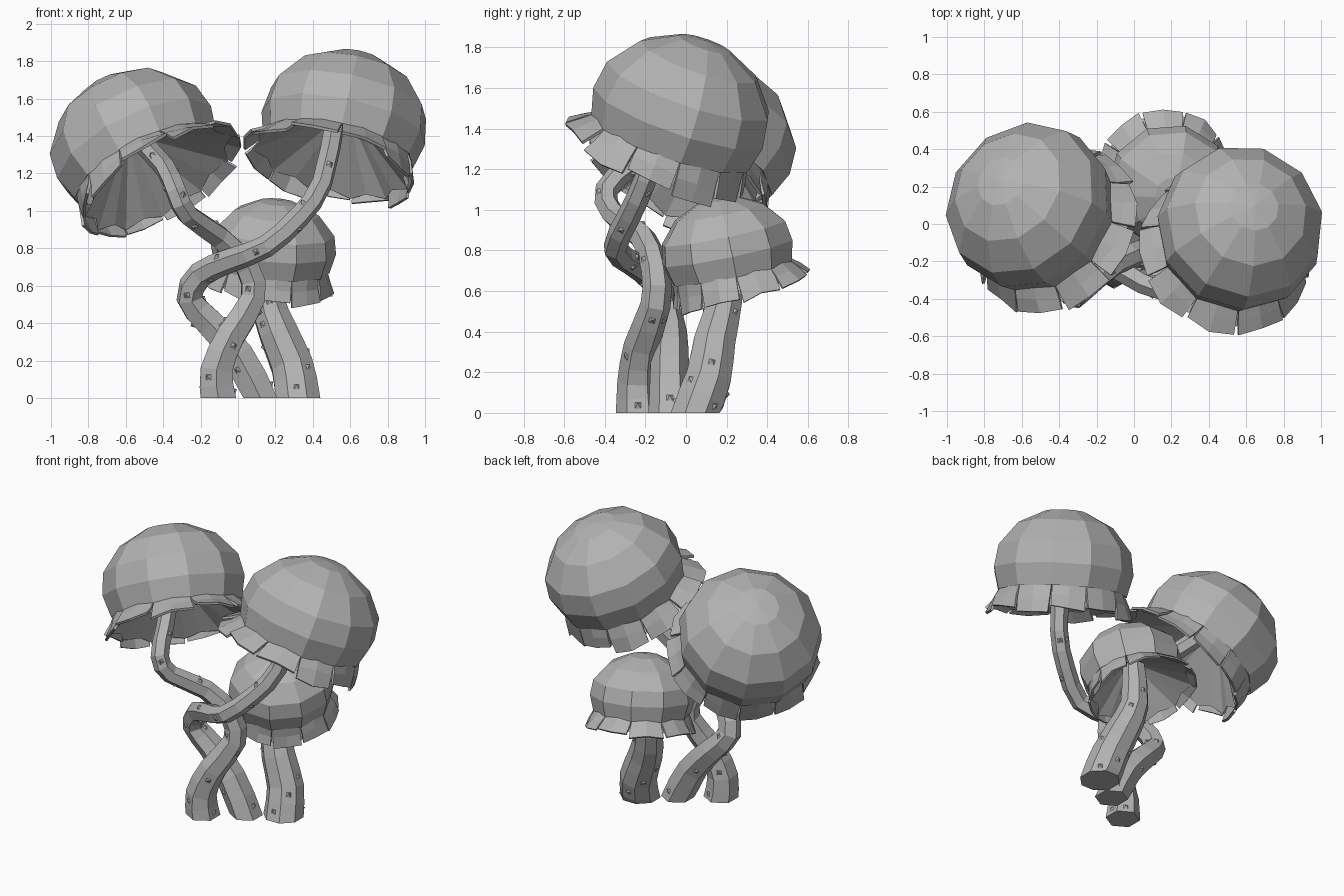
import bpy, bmesh, math, random
from mathutils import Vector

random.seed(4)
if "Cube" in bpy.data.objects:
    bpy.data.objects.remove(bpy.data.objects["Cube"])

grey = bpy.data.materials.new("stone grey")
grey.use_nodes = True
grey.diffuse_color = (0.45, 0.45, 0.45, 1)
grey.node_tree.nodes["Principled BSDF"].inputs["Base Color"].default_value = (0.45, 0.45, 0.45, 1)


def finish(bm, name, recalc=True):
    if recalc:
        bmesh.ops.recalc_face_normals(bm, faces=bm.faces)
    mesh = bpy.data.meshes.new(name)
    bm.to_mesh(mesh)
    bm.free()
    mesh.materials.append(grey)
    obj = bpy.data.objects.new(name, mesh)
    bpy.context.collection.objects.link(obj)
    return obj


def bridge(bm, low, high):
    n = len(low)
    for i in range(n):
        j = (i + 1) % n
        bm.faces.new((low[i], low[j], high[j], high[i]))


def cap_frame(centre, axis):
    """Returns a point function; angle zero points to the raised side of the rim."""
    c, up = Vector(centre), Vector(axis).normalized()
    side = Vector((0, 0, 1)) - up * up.z
    side.normalize()
    other = up.cross(side)

    def point(angle, r, h):
        return c + side * (r * math.cos(angle)) + other * (r * math.sin(angle)) + up * h
    return point


# Faceted dome: radius and height as fractions of the cap size
DOME = [(0.84, -0.27), (0.92, -0.31), (1.0, 0.0), (0.95, 0.33), (0.68, 0.68), (0.3, 0.88)]


def make_cap(name, centre, axis, size, tall, sides, hang):
    point = cap_frame(centre, axis)
    step = math.tau / sides

    def skirt_point(a, t):
        # The skirt flares on the raised side and hangs on the low side
        lift = math.cos(a)
        return 0.86 + t * (0.17 + 0.12 * lift), -0.27 - t * (hang - 0.1 * lift)

    # Dome with a turned-in lip
    bm = bmesh.new()
    rings = []
    for r, h in DOME:
        height = h * size * (tall if h > 0 else 1)
        rings.append([bm.verts.new(point(i * step, r * size, height)) for i in range(sides)])
    for low, high in zip(rings, rings[1:]):
        bridge(bm, low, high)
    top = bm.verts.new(point(0, 0, 0.92 * size * tall))
    for i in range(sides):
        bm.faces.new((rings[-1][i], rings[-1][(i + 1) % sides], top))
    finish(bm, name + "_dome")

    # Broad pleated gills running down inside the skirt
    bm = bmesh.new()
    count = sides * 2
    hub, rim = [], []
    for i in range(count):
        a = i * math.tau / count
        r, h = skirt_point(a, 0.85)
        fold = 0.1 * (i % 2)
        hub.append(bm.verts.new(point(a, 0.1 * size, 0.1 * size)))
        rim.append(bm.verts.new(point(a, (r - 0.03 - fold) * size, (h + 0.3 * fold) * size)))
    bridge(bm, rim, hub)
    bm.faces.new(hub)
    finish(bm, name + "_gills")

    # Torn skirt flaps
    bm = bmesh.new()
    for i in range(sides):
        rows = []
        drop = random.uniform(-0.04, 0.06)
        for t in (0, 0.5, 1):
            row = []
            for edge in (-1, 0, 1):
                a = (i + 0.5 + edge * (0.5 - 0.04 * t)) * step
                r, h = skirt_point(a, t)
                r += t * random.uniform(-0.03, 0.03)
                h -= t * (drop + random.uniform(-0.03, 0.03))
                row.append(bm.verts.new(point(a, r * size, h * size)))
            rows.append(row)
        for upper, lower in zip(rows, rows[1:]):
            for k in range(2):
                bm.faces.new((upper[k], lower[k], lower[k + 1], upper[k + 1]))
    skirt = finish(bm, name + "_skirt", False)
    shell = skirt.modifiers.new("thickness", "SOLIDIFY")
    shell.thickness = 0.035 * size
    shell.offset = 0


def rounded(path):
    """Adds a curved midpoint between each pair of path points."""
    pts = [Vector(p) for p in path]
    out = [pts[0]]
    for k in range(len(pts) - 1):
        before, after = pts[max(k - 1, 0)], pts[min(k + 2, len(pts) - 1)]
        out.append((pts[k] + pts[k + 1]) * 0.5625 - (before + after) * 0.0625)
        out.append(pts[k + 1])
    return out


def make_stem(name, path, radii, sides):
    pts = rounded(path)
    bm = bmesh.new()
    normal, old = Vector((1, 0, 0)), Vector((0, 0, 1))
    rings = []
    for k, p in enumerate(pts):
        if k == 0:
            tangent = Vector((0, 0, 1))
        else:
            tangent = (pts[min(k + 1, len(pts) - 1)] - pts[k - 1]).normalized()
        normal = old.rotation_difference(tangent) @ normal
        old = tangent
        binormal = tangent.cross(normal)
        f = k / (len(pts) - 1) * (len(radii) - 1)
        lo = min(int(f), len(radii) - 2)
        r = radii[lo] + (radii[lo + 1] - radii[lo]) * (f - lo)
        rings.append([bm.verts.new(p + r * (normal * math.cos(a) + binormal * math.sin(a)))
                      for a in (math.tau * (i + 0.5) / sides for i in range(sides))])
    for low, high in zip(rings, rings[1:]):
        bridge(bm, low, high)
    bm.faces.new(rings[0])
    bm.faces.new(rings[-1])
    bmesh.ops.recalc_face_normals(bm, faces=bm.faces)

    # Small thorns scattered over the side faces
    walls = [f for f in bm.faces if len(f.verts) == 4]
    for k, f in enumerate(walls[:-sides]):
        if (k + k // sides) % 5:
            continue
        c = f.calc_center_median()
        n = f.normal.copy()
        u = (f.verts[1].co - f.verts[0].co).normalized() * 0.017
        v = n.cross(u)
        foot = [bm.verts.new(c + d - n * 0.002) for d in (u + v, v - u, -u - v, u - v)]
        tip = bm.verts.new(c + n * 0.014 + v * 0.6)
        for i in range(4):
            bm.faces.new((foot[i], foot[(i + 1) % 4], tip))
    finish(bm, name)


# Three caps
make_cap("right_cap", (0.565, -0.03, 1.46), (0.2, 0.32, 0.93), 0.45, 0.97, 11, 0.3)
make_cap("left_cap", (-0.55, 0.085, 1.345), (-0.42, 0.37, 0.83), 0.46, 0.95, 11, 0.3)
make_cap("rear_cap", (0.19, 0.205, 0.79), (0.08, -0.2, 0.97), 0.336, 0.89, 10, 0.33)

# Three twisting stems
make_stem("right_stem", [(0.12, -0.08, 0), (0.0, -0.08, 0.23), (-0.15, -0.08, 0.4),
                         (-0.26, -0.11, 0.53), (-0.2, -0.16, 0.66), (-0.04, -0.26, 0.735),
                         (0.15, -0.35, 0.81), (0.33, -0.28, 0.97), (0.45, -0.2, 1.15),
                         (0.52, -0.1, 1.48)], [0.105, 0.075, 0.06, 0.055], 6)
make_stem("left_stem", [(-0.105, -0.235, 0), (-0.115, -0.24, 0.15), (-0.04, -0.22, 0.33),
                        (0.08, -0.15, 0.53), (0.05, -0.15, 0.7), (-0.1, -0.21, 0.86),
                        (-0.27, -0.36, 0.98), (-0.33, -0.39, 1.1), (-0.39, -0.25, 1.23),
                        (-0.53, 0.03, 1.38)], [0.11, 0.075, 0.06, 0.055], 6)
make_stem("rear_stem", [(0.32, 0.045, 0), (0.29, 0.11, 0.17), (0.215, 0.14, 0.35),
                        (0.155, 0.19, 0.55), (0.18, 0.21, 0.82)], [0.13, 0.11, 0.075], 8)
